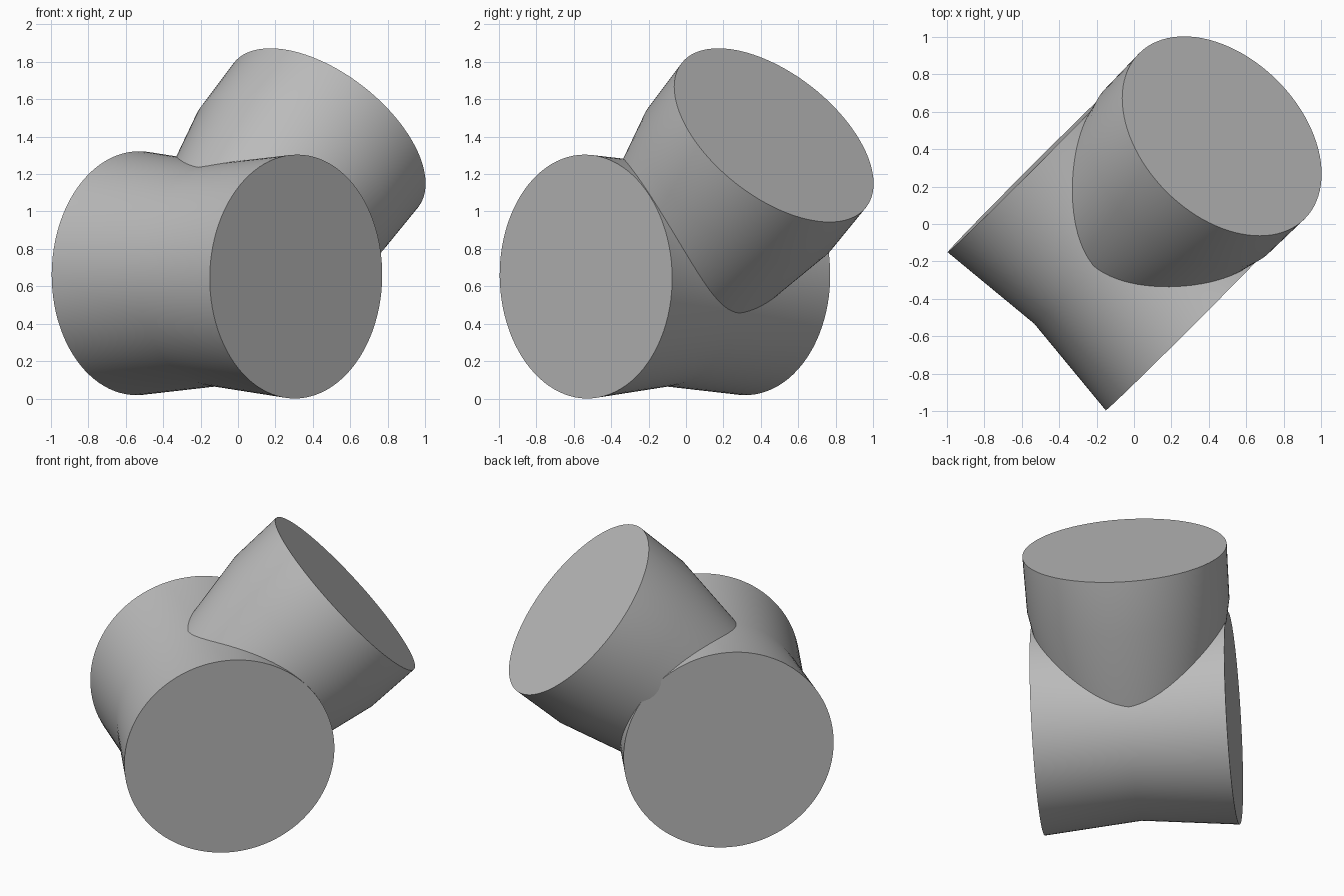
import bpy
import bmesh
import math
from mathutils import Vector

cube = bpy.data.objects.get("Cube")
if cube:
    bpy.data.objects.remove(cube, do_unlink=True)

SIDES = 96

grey = bpy.data.materials.new("plain grey")
grey.use_nodes = True
grey.diffuse_color = (0.5, 0.5, 0.5, 1)
grey.node_tree.nodes["Principled BSDF"].inputs["Base Color"].default_value = (0.5, 0.5, 0.5, 1)


def turned_pipe(name, start, end, profile):
    """Closed round solid from start to end; profile lists (fraction along, radius)."""
    start, end = Vector(start), Vector(end)
    axis = end - start
    turn = axis.to_track_quat("Z", "Y")
    bm = bmesh.new()
    rings = []
    for fraction, radius in profile:
        ring = []
        for i in range(SIDES):
            a = math.tau * i / SIDES
            offset = turn @ Vector((radius * math.cos(a), radius * math.sin(a), 0))
            ring.append(bm.verts.new(start + axis * fraction + offset))
        rings.append(ring)
    for low, high in zip(rings, rings[1:]):
        for i in range(SIDES):
            j = (i + 1) % SIDES
            bm.faces.new((low[i], low[j], high[j], high[i]))
    bm.faces.new(rings[0][::-1])
    bm.faces.new(rings[-1])
    mesh = bpy.data.meshes.new(name)
    bm.to_mesh(mesh)
    bm.free()
    mesh.materials.append(grey)
    obj = bpy.data.objects.new(name, mesh)
    bpy.context.collection.objects.link(obj)
    bpy.ops.object.select_all(action="DESELECT")
    obj.select_set(True)
    bpy.context.view_layer.objects.active = obj
    bpy.ops.object.shade_smooth_by_angle(angle=math.radians(30))
    return obj


# Level pipe with a narrower waist
turned_pipe("main_pipe", (0.31, -0.535, 0.652), (-0.535, 0.31, 0.67),
            [(0, 0.652), (0.5, 0.595), (1, 0.652)])

# Slanted branch that flares out of the waist, then runs almost straight
turned_pipe("branch_pipe", (-0.115, -0.115, 0.66), (0.47, 0.47, 1.408),
            [(0, 0.475), (0.69, 0.62), (1, 0.626)])
